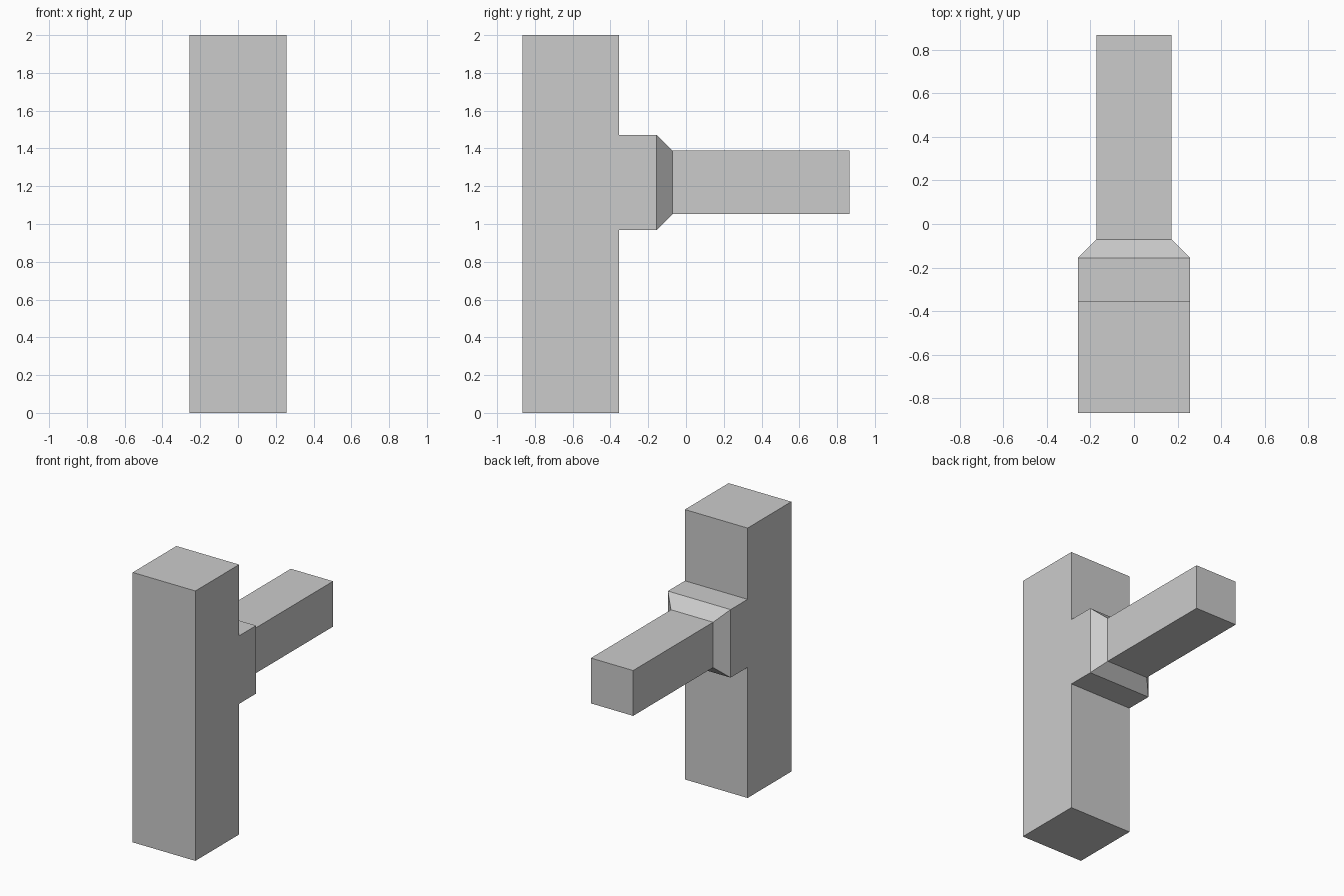
import bpy
import bmesh
from mathutils import Vector

if "Cube" in bpy.data.objects:
    bpy.data.objects.remove(bpy.data.objects["Cube"])

HALF_WIDTH = 0.257
COLLAR_Y = -0.155     # where the collar starts to taper
TAPER = 0.084         # taper is at 45 degrees
ARM_END = 0.866

grey = bpy.data.materials.new("light grey")
grey.diffuse_color = (0.6, 0.6, 0.6, 1)
grey.use_nodes = True
grey.node_tree.nodes["Principled BSDF"].inputs["Base Color"].default_value = grey.diffuse_color

bm = bmesh.new()

# Upright post and square collar: one T-shaped side profile (y, z), extruded across x
profile = [(-0.866, 0), (-0.354, 0), (-0.354, 0.968), (COLLAR_Y, 0.968),
           (COLLAR_Y, 1.472), (-0.354, 1.472), (-0.354, 2), (-0.866, 2)]
side = bm.faces.new([bm.verts.new((-HALF_WIDTH, y, z)) for y, z in profile])
extruded = bmesh.ops.extrude_face_region(bm, geom=[side], use_keep_orig=True)["geom"]
bmesh.ops.translate(bm, vec=(2 * HALF_WIDTH, 0, 0),
                    verts=[v for v in extruded if isinstance(v, bmesh.types.BMVert)])
bmesh.ops.recalc_face_normals(bm, faces=bm.faces)

# Collar taper: inset the collar end and push it out
end = next(f for f in bm.faces
           if all(abs(v.co.y - COLLAR_Y) < 1e-4 for v in f.verts))
bmesh.ops.inset_region(bm, faces=[end], thickness=TAPER, use_even_offset=True)
bmesh.ops.translate(bm, vec=(0, TAPER, 0), verts=end.verts)

# Horizontal arm: extrude the narrow end to full length
arm = bmesh.ops.extrude_discrete_faces(bm, faces=[end])["faces"][0]
for v in arm.verts:
    v.co.y = ARM_END
bmesh.ops.recalc_face_normals(bm, faces=bm.faces)

mesh = bpy.data.meshes.new("post_with_arm")
bm.to_mesh(mesh)
bm.free()
mesh.materials.append(grey)
post = bpy.data.objects.new("post_with_arm", mesh)
bpy.context.collection.objects.link(post)
